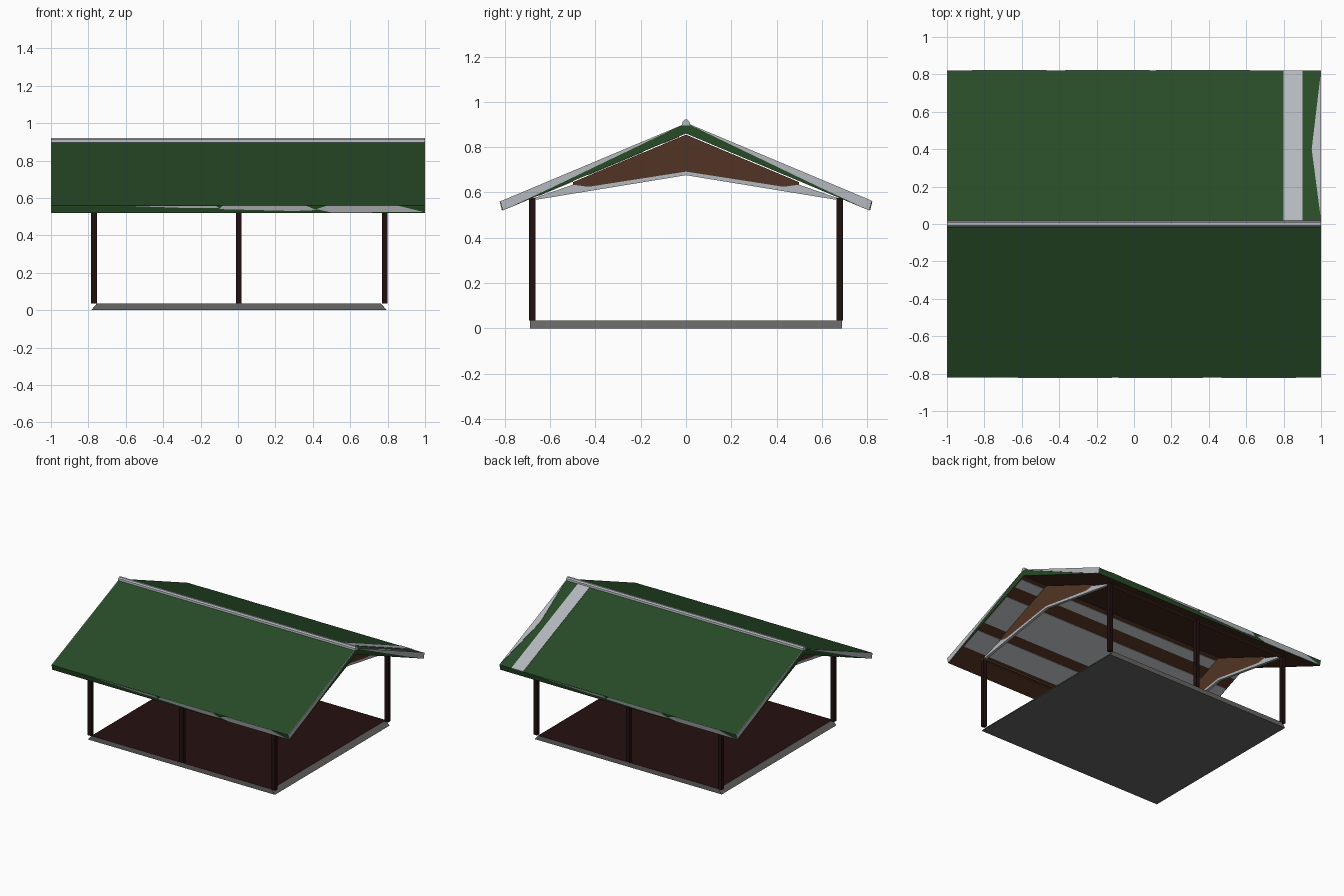
import bpy, bmesh
from mathutils import Vector

cube = bpy.data.objects.get("Cube")
if cube:
    bpy.data.objects.remove(cube, do_unlink=True)


def material(name, color):
    m = bpy.data.materials.new(name)
    m.use_nodes = True
    m.diffuse_color = (*color, 1)
    bsdf = m.node_tree.nodes["Principled BSDF"]
    bsdf.inputs["Base Color"].default_value = (*color, 1)
    bsdf.inputs["Roughness"].default_value = 0.9
    return m


GREEN = material("roof green", (0.02, 0.07, 0.02))
TRIM = material("trim grey", (0.46, 0.48, 0.51))
STONE = material("slab grey", (0.14, 0.135, 0.13))
FLOOR = material("floor maroon", (0.018, 0.005, 0.005))
POST = material("post maroon", (0.016, 0.005, 0.005))
BROWN = material("wood brown", (0.085, 0.034, 0.018))


def solid(name, points, offset, *mats):
    """Flat polygon swept along an offset into a closed solid."""
    bm = bmesh.new()
    face = bm.faces.new([bm.verts.new(p) for p in points])
    swept = bmesh.ops.extrude_face_region(bm, geom=[face])["geom"]
    verts = [g for g in swept if isinstance(g, bmesh.types.BMVert)]
    bmesh.ops.translate(bm, verts=verts, vec=Vector(offset))
    bmesh.ops.recalc_face_normals(bm, faces=bm.faces)
    mesh = bpy.data.meshes.new(name)
    bm.to_mesh(mesh)
    bm.free()
    for m in mats:
        mesh.materials.append(m)
    ob = bpy.data.objects.new(name, mesh)
    bpy.context.collection.objects.link(ob)
    return ob


def box(name, x0, x1, y0, y1, z0, z1, mat):
    base = [(x0, y0, z0), (x1, y0, z0), (x1, y1, z0), (x0, y1, z0)]
    return solid(name, base, (0, 0, z1 - z0), mat)


def along_x(name, profile, x0, x1, *mats):
    return solid(name, [(x0, y, z) for y, z in profile], (x1 - x0, 0, 0), *mats)


def top(y):
    return 0.905 - 0.42 * abs(y)


def under(y):
    return 0.86 - 0.42 * abs(y)


# Floor slab with sloped ends and a maroon top
slab = along_x("floor_slab", [(-0.69, 0), (0.69, 0), (0.69, 0.035), (-0.69, 0.035)],
               -0.785, 0.795, STONE, FLOOR)
for v in slab.data.vertices:
    if v.co.z > 0.03:
        v.co.x -= 0.03 if v.co.x > 0 else -0.03
for f in slab.data.polygons:
    if f.normal.z > 0.9:
        f.material_index = 1

# Posts and eave beams
for side, s in (("front", -1), ("back", 1)):
    y0, y1 = sorted((s * 0.664, s * 0.694))
    for place, x in (("right", -0.77), ("middle", 0.005), ("left", 0.785)):
        box(f"{side}_{place}_post", x - 0.015, x + 0.015, y0, y1, 0.035, 0.575, POST)
    box(f"{side}_eave_beam", -0.785, 0.8, y0, y1, 0.562, 0.576, BROWN)

# Roof slopes: green outside, brown beneath
for side, s in (("front", -1), ("back", 1)):
    slope = along_x(f"{side}_roof_slope",
                    [(0, top(0)), (s * 0.82, top(0.82)), (s * 0.81, under(0.81)), (0, under(0))],
                    -0.997, 0.997, GREEN, BROWN)
    for f in slope.data.polygons:
        if f.normal.z < -0.5:
            f.material_index = 1

    # Grey wedge on each gable edge, widening to the eave
    wedge = [(s * 0.02, top(0.02)), (s * 0.82, top(0.82)), (s * 0.81, under(0.81)),
             (s * 0.6, under(0.6) + 0.01)]
    for end, e in (("right", -1), ("left", 1)):
        along_x(f"{side}_{end}_edge_trim", wedge, e * 0.996, e * 1.0, TRIM)

    # Grey patches along the eave board
    patches = [[(-0.62, 0.558), (-0.12, 0.558), (-0.1, 0.545), (-0.25, 0.545)],
               [(-0.08, 0.56), (0.36, 0.56), (0.42, 0.535), (0.3, 0.53), (-0.1, 0.54)],
               [(0.48, 0.56), (0.85, 0.56), (0.99, 0.525), (0.5, 0.522), (0.42, 0.54)]]
    for i, patch in enumerate(patches):
        pts = [(-s * x, s * (0.81 + (z - 0.52) * 0.25), z) for x, z in patch]
        solid(f"{side}_eave_patch_{i + 1}", pts, (0, s * 0.003, 0), TRIM)

# Ridge cap
along_x("ridge_cap", [(-0.018, 0.896), (-0.016, 0.912), (-0.007, 0.921),
                      (0.007, 0.921), (0.016, 0.912), (0.018, 0.896)], -1, 1, TRIM)

# Grey band and edge sliver on the back slope
for name, outline in (("back_roof_band", [(0.8, 0.016), (0.9, 0.016), (0.9, 0.82), (0.8, 0.82)]),
                      ("back_roof_sliver", [(1, 0.02), (1, 0.82), (0.95, 0.4)])):
    solid(name, [(x, y, top(y)) for x, y in outline], (0, 0, 0.003), TRIM)

# Grey ceiling panels between the brown strips
for i, (a, b) in enumerate(((0.03, 0.1), (0.19, 0.43), (0.5, 0.65))):
    outline = [(-0.99, -a), (0.99, -a), (0.99, -b), (-0.99, -b)]
    solid(f"ceiling_panel_{i + 1}", [(x, y, under(y)) for x, y in outline],
          (0, 0, -0.003), TRIM)


# Gable panels with a grey lower edge
def mirrored(half):
    return half + [(-y, z) for y, z in reversed(half) if y]


for end, x in (("right", -0.77), ("left", 0.785)):
    along_x(f"{end}_gable_panel",
            mirrored([(0, 0.855), (0.5, 0.645), (0.5, 0.632), (0.43, 0.623), (0, 0.69)]),
            x - 0.008, x + 0.008, BROWN)
    for side, s in (("front", -1), ("back", 1)):
        edge = [(0, 0.692), (0.43, 0.625), (0.5, 0.634), (0.67, 0.575), (0.66, 0.568), (0, 0.676)]
        along_x(f"{end}_{side}_gable_edge", [(s * y, z) for y, z in edge],
                x - 0.01, x + 0.01, TRIM)
